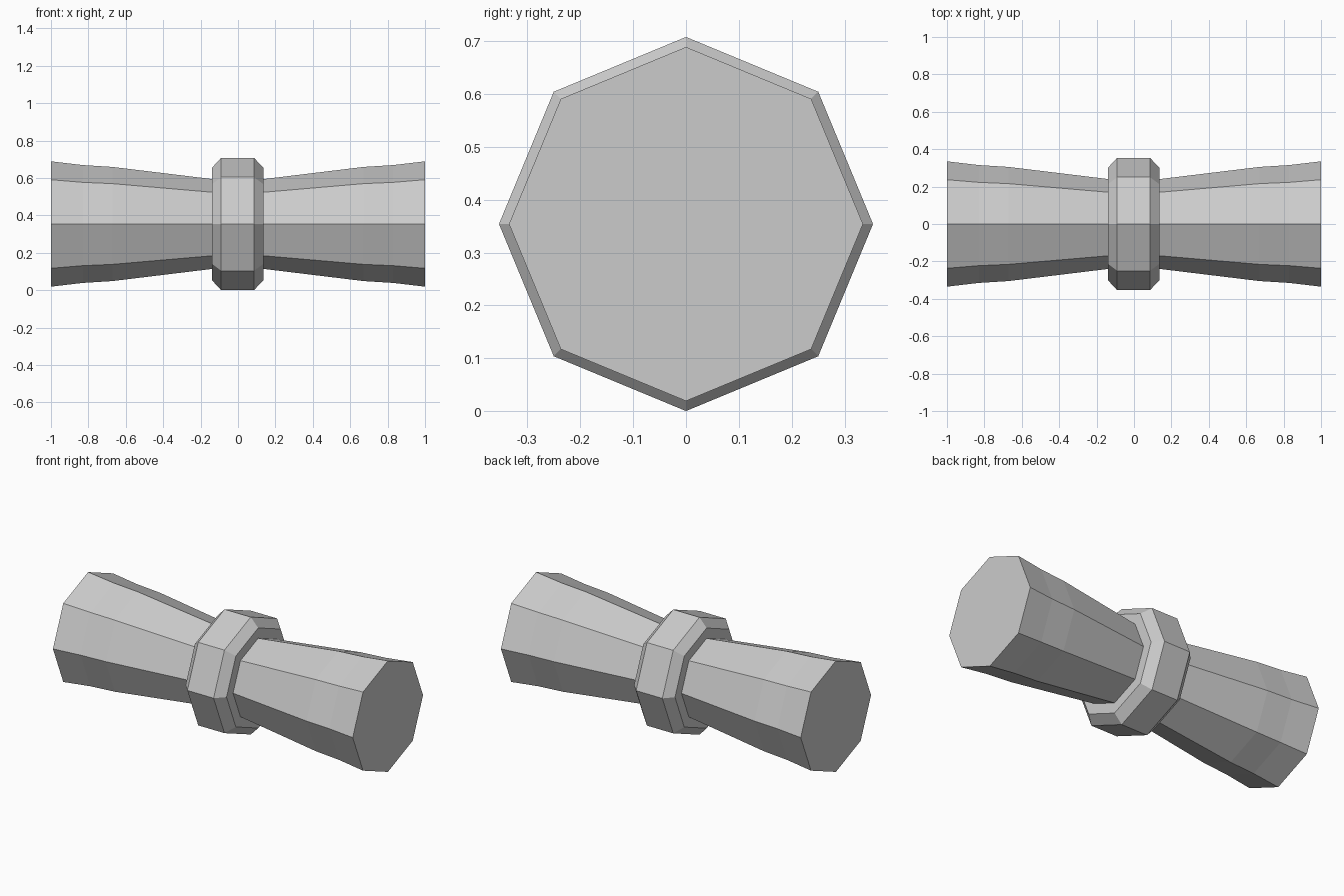
import bpy, bmesh
from math import cos, sin, pi

if "Cube" in bpy.data.objects:
    bpy.data.objects.remove(bpy.data.objects["Cube"])

SIDES = 8
AXIS_Z = 0.354


def lathe_x(name, profile):
    """Closed octagonal solid along x from (x, radius) pairs, corner pointing up."""
    bm = bmesh.new()
    rings = []
    for x, r in profile:
        rings.append([bm.verts.new((x, r * cos(2 * pi * i / SIDES),
                                    AXIS_Z + r * sin(2 * pi * i / SIDES)))
                      for i in range(SIDES)])
    for a, b in zip(rings, rings[1:]):
        for i in range(SIDES):
            j = (i + 1) % SIDES
            bm.faces.new((a[i], a[j], b[j], b[i]))
    bm.faces.new(rings[0])
    bm.faces.new(rings[-1])
    bmesh.ops.recalc_face_normals(bm, faces=bm.faces)
    mesh = bpy.data.meshes.new(name)
    bm.to_mesh(mesh)
    bm.free()
    obj = bpy.data.objects.new(name, mesh)
    bpy.context.collection.objects.link(obj)
    return obj


# Flared grips on both sides of the collar
grip = [(0.12, 0.238), (0.67, 0.305), (0.83, 0.315), (1.0, 0.335)]
for name, s in (("left_grip", -1), ("right_grip", 1)):
    lathe_x(name, [(s * x, r) for x, r in grip])

# Bevelled collar in the middle
lathe_x("collar", [(-0.138, 0.302), (-0.09, 0.354), (0.085, 0.354), (0.135, 0.302)])
